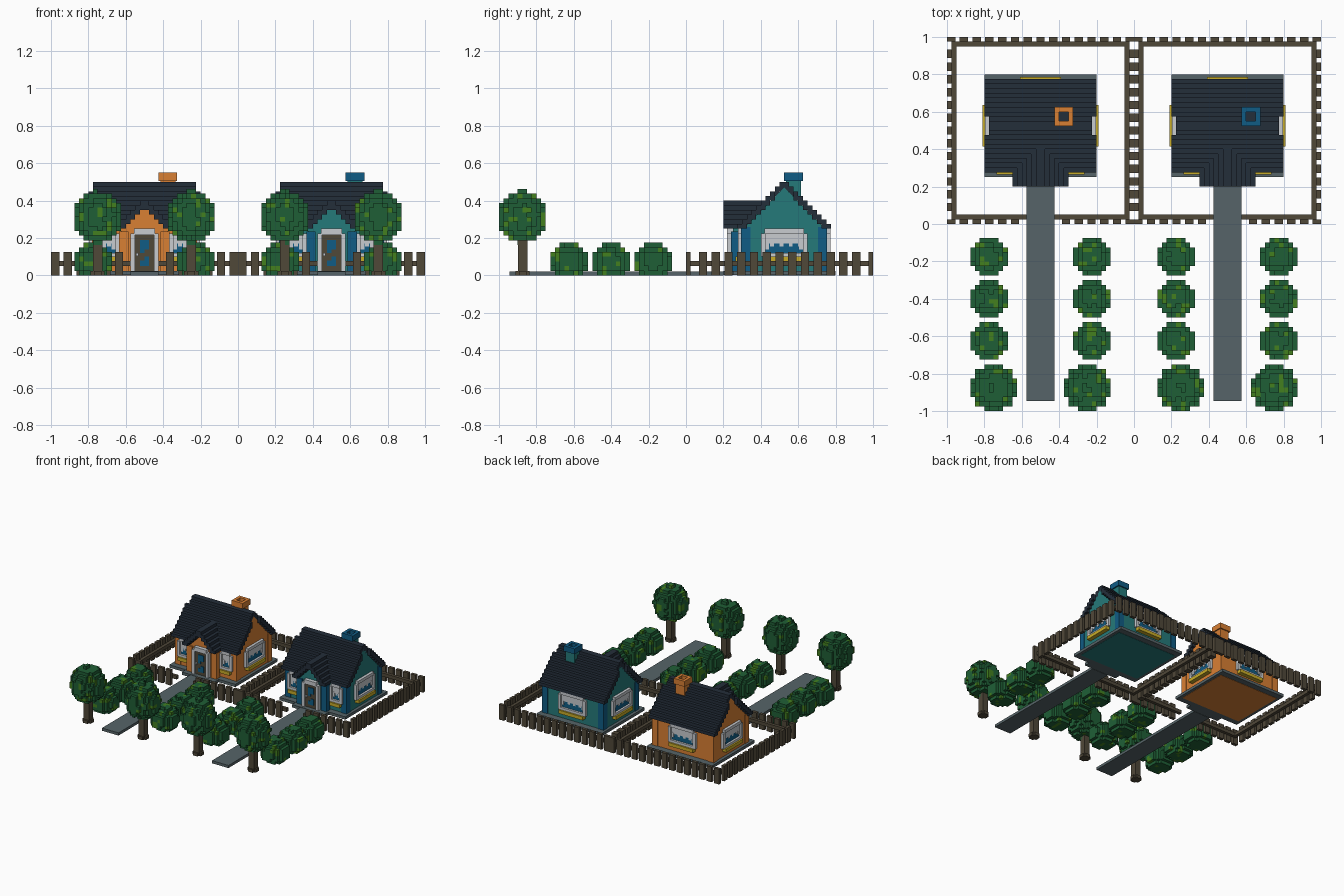
import bpy, bmesh, random
from mathutils import Vector, noise

if "Cube" in bpy.data.objects:
    bpy.data.objects.remove(bpy.data.objects["Cube"])

random.seed(4)
V = 0.025  # block size


def lin(h):
    cs = [int(h[i:i + 2], 16) / 255 for i in (0, 2, 4)]
    return [c / 12.92 if c < 0.04 else ((c + 0.055) / 1.055) ** 2.4 for c in cs] + [1]


COLOURS = dict(navy="242e3a", grey="566468", brown="504839", leaf="1f5f36", lime="43801f",
               orange="d98034", teal="257a7a", blue="105c85", white="c8ccd0", yellow="c8ac28")
MATS = {}
for n, h in COLOURS.items():
    MATS[n] = bpy.data.materials.new(n)
    MATS[n].diffuse_color = lin(h)


class Part:
    """Collects boxes, prisms and block clusters into one named object."""

    def __init__(self, name):
        self.name, self.bm, self.used = name, bmesh.new(), []

    def slot(self, col):
        if col not in self.used:
            self.used.append(col)
        return self.used.index(col)

    def box(self, col, x0, x1, y0, y1, z0, z1):
        vs = bmesh.ops.create_cube(self.bm, size=1)["verts"]
        for v in vs:
            v.co = Vector((x1 if v.co.x > 0 else x0, y1 if v.co.y > 0 else y0, z1 if v.co.z > 0 else z0))
        for f in vs[0].link_faces[:] + [f for v in vs for f in v.link_faces]:
            f.material_index = self.slot(col)

    def prism(self, col, pts, d):
        """Extrude a polygon of 3D points along vector d."""
        f = self.bm.faces.new([self.bm.verts.new(p) for p in pts])
        f.material_index = self.slot(col)
        r = bmesh.ops.extrude_face_region(self.bm, geom=[f], use_keep_orig=True)["geom"]
        new = [g for g in r if isinstance(g, bmesh.types.BMVert)]
        bmesh.ops.translate(self.bm, verts=new, vec=d)
        for v in new:
            for g in v.link_faces:
                g.material_index = self.slot(col)
        bmesh.ops.recalc_face_normals(self.bm, faces=self.bm.faces[:])

    def cells(self, cells, origin):
        """Outer faces of a dict of blocks {(i, j, k): colour}."""
        for c, col in cells.items():
            for ax in range(3):
                for s in (0, 1):
                    nb = list(c)
                    nb[ax] += 2 * s - 1
                    if tuple(nb) in cells:
                        continue
                    quad = []
                    for a, b in ((0, 0), (1, 0), (1, 1), (0, 1)):
                        p = list(c)
                        p[ax] += s
                        p[(ax + 1) % 3] += a
                        p[(ax + 2) % 3] += b
                        quad.append(self.bm.verts.new(Vector(p) * V + origin))
                    f = self.bm.faces.new(quad if s else quad[::-1])
                    f.material_index = self.slot(col)

    def done(self):
        me = bpy.data.meshes.new(self.name)
        self.bm.to_mesh(me)
        self.bm.free()
        for c in self.used:
            me.materials.append(MATS[c])
        bpy.context.collection.objects.link(bpy.data.objects.new(self.name, me))


def foliage(p, centre, rx, rz, floor):
    """Blocky ball of leaves with lime patches."""
    off = Vector([random.uniform(0, 50) for _ in range(3)])
    n, cells = int(max(rx, rz) / V) + 2, {}
    for i in range(-n, n):
        for j in range(-n, n):
            for k in range(-n, n):
                x, y, z = [(t + 0.5) * V for t in (i, j, k)]
                q = (x * x + y * y) / rx ** 2 + (z / rz) ** 2
                if q > 1 or centre.z + z < floor or (q > 0.86 and random.random() < 0.2):
                    continue
                lime = noise.noise(Vector((i, j, k)) * 0.55 + off) > 0.36
                cells[i, j, k] = "lime" if lime else "leaf"
    p.cells(cells, centre)


def window(p, wall, u0, w, n0, sgn):
    """Framed window on a wall facing axis `wall` at n0, centred on u0."""
    def b(col, a0, a1, z0, z1, d):
        n = sorted((n0 - sgn * 0.01, n0 + sgn * d))
        if wall == "x":
            p.box(col, *n, u0 + a0, u0 + a1, z0, z1)
        else:
            p.box(col, u0 + a0, u0 + a1, *n, z0, z1)
    h = w / 2
    b("blue", -h + .02, h - .02, .11, .23, .005)
    for s in (-1, 1):                                   # side bars and curtain tails
        b("white", min(s * h, s * (h - .025)), max(s * h, s * (h - .025)), .1, .225, .022)
        e = sorted((s * (h - .025), s * (h - .045)))
        b("white", *e, .14, .18, .01)
    b("white", -h + .02, h - .02, .225, .25, .022)
    b("white", -h + .02, h - .02, .1, .12, .022)
    b("white", -h + .025, h - .025, .17, .225, .009)    # curtain
    for t in range(int(w / .05) - 1):
        a = -h + .05 + t * .05
        b("white", a, a + .02, .155, .175, .0085)
    b("yellow", -h + .015, h - .015, .072, .1, .035)    # flower box


def house(tag, cx, wall, trim):
    # paved base
    p = Part(tag + "_base")
    p.box("grey", cx - .3, cx + .3, .25, .8, .002, V)
    p.box("grey", cx - .15, cx + .15, .2, .26, .002, V)
    p.done()
    # walls with gable ends
    p = Part(tag + "_walls")
    sec = [(.3, 0), (.75, 0), (.75, .245), (.525, .47), (.3, .245)]
    p.prism(wall, [(cx - .275, y, z) for y, z in sec], (.55, 0, 0))
    sec = [(-.125, .003), (.125, .003), (.125, .27), (0, .395), (-.125, .27)]
    p.prism(wall, [(cx + x, .25, z) for x, z in sec], (0, .2, 0))
    p.done()
    # corner posts
    p = Part(tag + "_corner_posts")
    for s in (-1, 1):
        for x, y, t in ((.255, .32, .26), (.255, .73, .26), (.11, .265, .235)):
            p.box(trim, cx + s * x - .025, cx + s * x + .025, y - .025, y + .025, V, t)
    p.done()
    # stepped main roof and porch roof
    p = Part(tag + "_roof")
    for i in range(10):
        top, hx = .275 + V * i, .3 if i < 8 else .275
        for y in (.275 + V * i, .75 - V * i):
            p.box("navy", cx - hx, cx + hx, y, y + V, max(.25, top - .05), top)
    for i in range(6):
        top = .275 + V * i
        for x in (-.15 + V * i, .125 - V * i):
            p.box("navy", cx + x, cx + x + V, .2, .3 + V * i, max(.25, top - .05), top)
    p.done()
    # chimney with hollow cap
    p = Part(tag + "_chimney")
    x, y = cx + .125, .575
    p.box(wall, x - .04, x + .04, y - .04, y + .04, .4, .51)
    p.box("navy", x - .03, x + .03, y - .03, y + .03, .5, .52)
    for s in (-1, 1):
        a = sorted((s * .025, s * .05))
        p.box(trim, x + a[0], x + a[1], y - .05, y + .05, .505, .55)
        p.box(trim, x - .025, x + .025, y + a[0], y + a[1], .505, .55)
    p.done()
    # windows
    p = Part(tag + "_windows")
    for s in (-1, 1):
        window(p, "x", .525, .25, cx + s * .275, s)
        window(p, "y", cx + s * .19, .12, .3, -1)
    window(p, "y", cx, .25, .75, 1)
    p.done()
    # door with arched surround
    p = Part(tag + "_door")
    for s in (-1, 1):
        a = sorted((s * .05, s * .075))
        p.box("white", cx + a[0], cx + a[1], .22, .26, V, .225)
    p.box("white", cx - .055, cx + .055, .22, .26, .215, .25)
    p.box("brown", cx - .05, cx + .05, .235, .26, V, .216)
    for x0, x1, z0, z1 in ((-.025, .025, .14, .19), (-.025, 0, .12, .14), (0, .025, .05, .1), (-.025, .005, .05, .08)):
        p.box("blue", cx + x0, cx + x1, .23, .24, z0, z1)
    p.box("white", cx - .045, cx - .033, .225, .24, .105, .12)
    p.done()
    # path to the street
    p = Part(tag + "_path")
    p.box("grey", cx - .075, cx + .075, -.945, .2, 0, .022)
    p.done()
    # picket fence with inner rails
    p = Part(tag + "_fence")
    x0, x1, n = cx - .5, cx + .5, 14
    for i in range(n + 1):
        t = i * .955 / n
        if abs(t + .0225 - .5) > .09:
            p.box("brown", x0 + t, x0 + t + .045, 0, V, 0, .125)
        p.box("brown", x0 + t, x0 + t + .045, 1 - V, 1, 0, .125)
        if 0 < i < n:
            p.box("brown", x0, x0 + V, t, t + .045, 0, .125)
            p.box("brown", x1 - V, x1, t, t + .045, 0, .125)
    z = (.05, .078)
    p.box("brown", x0 + V, cx - .075, V, .05, *z)
    p.box("brown", cx + .075, x1 - V, V, .05, *z)
    p.box("brown", x0 + V, x1 - V, .95, 1 - V, *z)
    p.box("brown", x0 + V, x0 + .05, .05, .95, *z)
    p.box("brown", x1 - .05, x1 - V, .05, .95, *z)
    p.done()
    # trees and bushes along the path
    for side, s in (("left", -1), ("right", 1)):
        tx = cx + s * .25
        p = Part(f"{tag}_{side}_tree_trunk")
        y = -.873
        p.box("brown", tx - .025, tx + .025, y - .025, y + .025, 0, .25)
        p.box("brown", tx - .0375, tx + .0375, y - .02, y + .02, 0, V)
        p.box("brown", tx - .02, tx + .02, y - .0375, y + .0375, 0, V)
        p.done()
        p = Part(f"{tag}_{side}_tree_leaves")
        foliage(p, Vector((tx, -.875, .3125)), .128, .142, .17)
        p.done()
        bx = tx - (.025 if tx < 0 else -.025) * (1 if abs(tx) > .5 else -1)
        for k, y in enumerate((-.175, -.4, -.625)):
            p = Part(f"{tag}_{side}_bush_{k + 1}")
            foliage(p, Vector((bx, y, .075)), .104, .102, 0)
            p.done()


house("left_house", -.5, "orange", "orange")
house("right_house", .5, "teal", "blue")

for m in bpy.data.materials:
    if m.users and not m.is_grease_pencil:
        m.use_nodes = True
        m.node_tree.nodes["Principled BSDF"].inputs["Base Color"].default_value = m.diffuse_color
